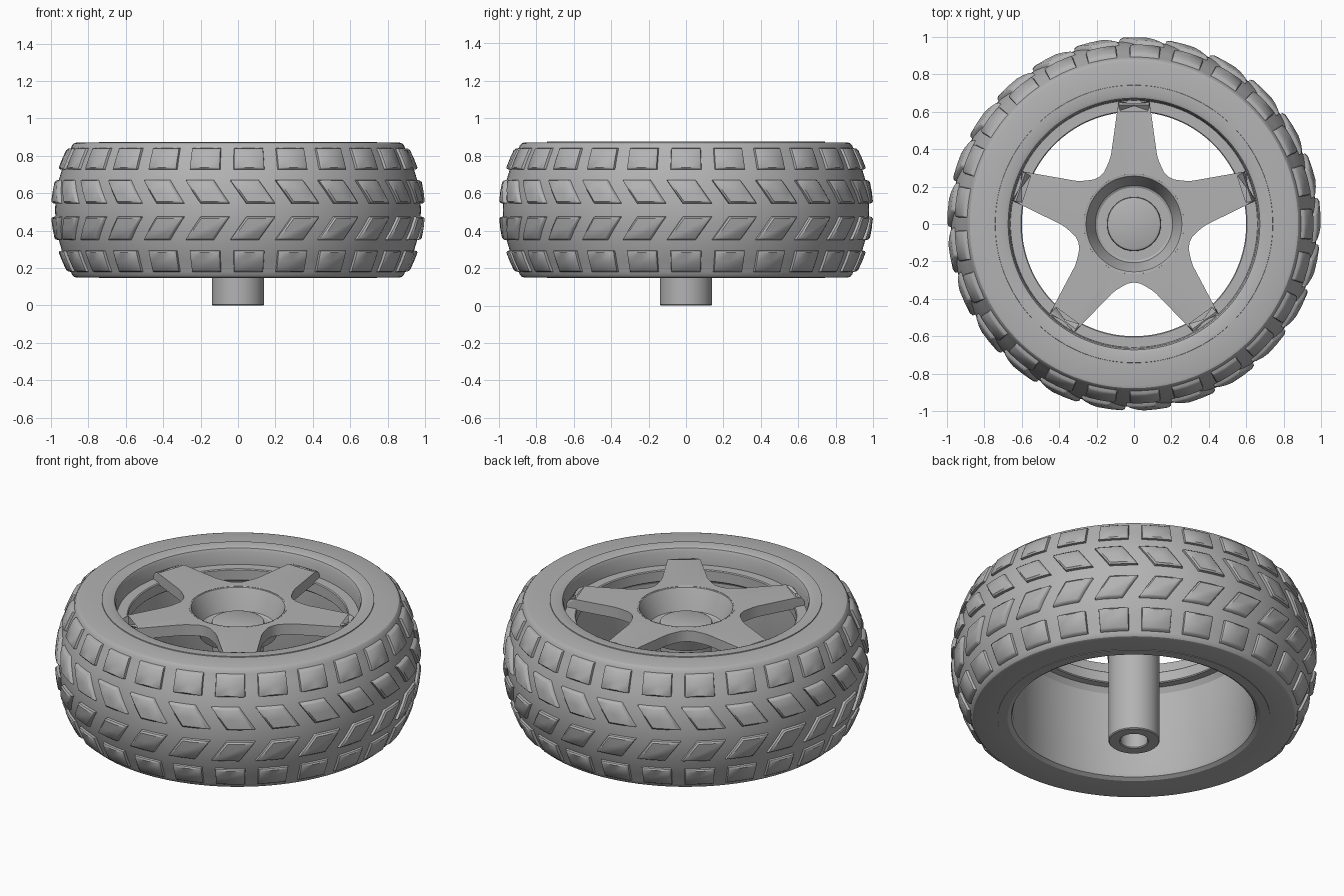
import bpy, bmesh, math
from mathutils import Vector, Matrix

if "Cube" in bpy.data.objects:
    bpy.data.objects.remove(bpy.data.objects["Cube"], do_unlink=True)

MID = 0.51        # height of the tyre's middle plane
BLOCKS = 25       # tread blocks per row

grey = bpy.data.materials.new("plain_grey")
grey.use_nodes = True
grey.diffuse_color = (0.45, 0.45, 0.45, 1)
grey.node_tree.nodes["Principled BSDF"].inputs["Base Color"].default_value = (0.45, 0.45, 0.45, 1)


def finish(name, bm, angle=30):
    """Turn a bmesh into a grey object with sharp edges kept."""
    bmesh.ops.remove_doubles(bm, verts=bm.verts, dist=1e-5)
    bmesh.ops.recalc_face_normals(bm, faces=bm.faces)
    mesh = bpy.data.meshes.new(name)
    bm.to_mesh(mesh)
    bm.free()
    mesh.materials.append(grey)
    obj = bpy.data.objects.new(name, mesh)
    bpy.context.collection.objects.link(obj)
    bpy.ops.object.select_all(action='DESELECT')
    obj.select_set(True)
    bpy.context.view_layer.objects.active = obj
    bpy.ops.object.shade_smooth_by_angle(angle=math.radians(angle))
    return obj


def lathe(name, profile, steps=100, closed=True):
    """Spin a (radius, height) profile about the z axis."""
    bm = bmesh.new()
    verts = [bm.verts.new((r, 0, z)) for r, z in profile]
    pairs = list(zip(verts, verts[1:]))
    if closed:
        pairs.append((verts[-1], verts[0]))
    edges = [bm.edges.new(p) for p in pairs]
    bmesh.ops.spin(bm, geom=verts + edges, axis=(0, 0, 1), cent=(0, 0, 0),
                   angle=math.tau, steps=steps)
    return finish(name, bm)


def tyre_radius(z):
    return 0.978 - 0.78 * (z - MID) ** 2


# Tyre: barrel tread surface, rounded shoulders and flat side walls
upper = [(0.735, 0.36), (0.865, 0.36), (0.878, 0.356), (0.888, 0.345)]
barrel = [MID + 0.33 * (1 - i / 6) for i in range(13)]
lathe("tyre", [(r, MID + d) for r, d in upper]
      + [(tyre_radius(z), z) for z in barrel]
      + [(r, MID - d) for r, d in reversed(upper)])

# Tread: four rows of soft-edged blocks, the middle two slanted into a chevron
STOPS = [0, 0.03, 0.1, 0.5, 0.9, 0.97, 1]
HEIGHTS = [-0.01, 0.014, 0.022, 0.022]


def tread_row(name, low, high, width, slant, shift):
    bm = bmesh.new()
    bmesh.ops.create_grid(bm, x_segments=6, y_segments=6, size=0.5)
    for v in bm.verts:
        i, j = round((v.co.x + 0.5) * 6), round((v.co.y + 0.5) * 6)
        z = low + (high - low) * STOPS[j]
        middle = (low + high) / 2
        lean = slant * (abs(middle - MID) - abs(z - MID))
        a = (STOPS[i] - 0.5) * width + lean + shift
        r = tyre_radius(z) + HEIGHTS[min(i, 6 - i, j, 6 - j)]
        v.co = (r * math.cos(a), r * math.sin(a), z)
    block = bm.verts[:] + bm.edges[:] + bm.faces[:]
    for k in range(1, BLOCKS):
        copy = bmesh.ops.duplicate(bm, geom=block)["geom"]
        bmesh.ops.rotate(bm, cent=(0, 0, 0),
                         verts=[g for g in copy if isinstance(g, bmesh.types.BMVert)],
                         matrix=Matrix.Rotation(math.tau * k / BLOCKS, 3, 'Z'))
    finish(name, bm, 40)


for side, s in (("upper", 1), ("lower", -1)):
    for row, near, far, width, slant, shift in (
            ("middle", 0.033, 0.162, 0.165, 0.72, 0.018),
            ("shoulder", 0.215, 0.332, 0.18, 0, 0)):
        low, high = sorted((MID + s * near, MID + s * far))
        tread_row(f"{side}_{row}_tread", low, high, width, slant, shift)

# Rim: barrel with rounded lips and an inner ledge that carries the spokes
lathe("rim", [(0.745, 0.86), (0.742, 0.875), (0.69, 0.875), (0.673, 0.868), (0.665, 0.85),
              (0.66, 0.775), (0.605, 0.775), (0.6, 0.77), (0.6, 0.71), (0.605, 0.705),
              (0.64, 0.70), (0.66, 0.67), (0.66, 0.18), (0.668, 0.16), (0.69, 0.147),
              (0.742, 0.147), (0.745, 0.16)])

# Hub: dished centre with a raised boss, and a bored shaft below
lathe("hub_and_shaft", [(0, 0.745), (0.13, 0.745), (0.141, 0.74), (0.145, 0.73), (0.145, 0.70),
                        (0.195, 0.70), (0.207, 0.707), (0.25, 0.815), (0.256, 0.826),
                        (0.268, 0.831), (0.275, 0.775), (0.25, 0.76), (0.21, 0.66), (0.14, 0.65),
                        (0.14, 0.005), (0.135, 0), (0.08, 0), (0.075, 0.005), (0.075, 0.4),
                        (0, 0.4)], steps=64, closed=False)

# Flat inside the shaft bore
bm = bmesh.new()
bmesh.ops.create_cube(bm, size=1, matrix=Matrix.Translation((0, 0.062, 0.23))
                      @ Matrix.Diagonal((0.1, 0.03, 0.32, 1)))
finish("bore_flat", bm)

# Spokes: five-armed star, flat on top, rolled down at the outer ends
outline = []
for k in range(5):
    turn = Matrix.Rotation(math.pi / 2 + math.tau * k / 5, 3, 'Z')
    arm = [Vector((0.336, -0.133, 0)), Vector((0.37, -0.123, 0)), Vector((0.66, -0.082, 0)),
           Vector((0.66, 0.082, 0)), Vector((0.37, 0.123, 0)), Vector((0.336, 0.133, 0))]
    for degrees, r in ((26, 0.337), (30, 0.32), (36, 0.313), (42, 0.32), (46, 0.337)):
        a = math.radians(degrees)
        arm.append(Vector((r * math.cos(a), r * math.sin(a), 0)))
    outline += [turn @ p for p in arm]

bm = bmesh.new()
rings = []
for z in (0.83, 0.765):
    up = Vector((0, 0, z))
    rings.append([bm.verts.new(p + up) for p in outline])
    rings.append([bm.verts.new(p.normalized() * 0.262 + up) for p in outline])
top, top_in, low, low_in = rings
count = len(outline)
for i in range(count):
    j = (i + 1) % count
    for a, b in ((top, top_in), (low, low_in), (top, low), (top_in, low_in)):
        bm.faces.new((a[i], a[j], b[j], b[i]))
tips = [bm.edges.get((top[i], top[i + 1])) for i in range(2, count, 11)]
bmesh.ops.bevel(bm, geom=tips, offset=0.055, segments=5, profile=0.5, affect='EDGES')
finish("spokes", bm)
